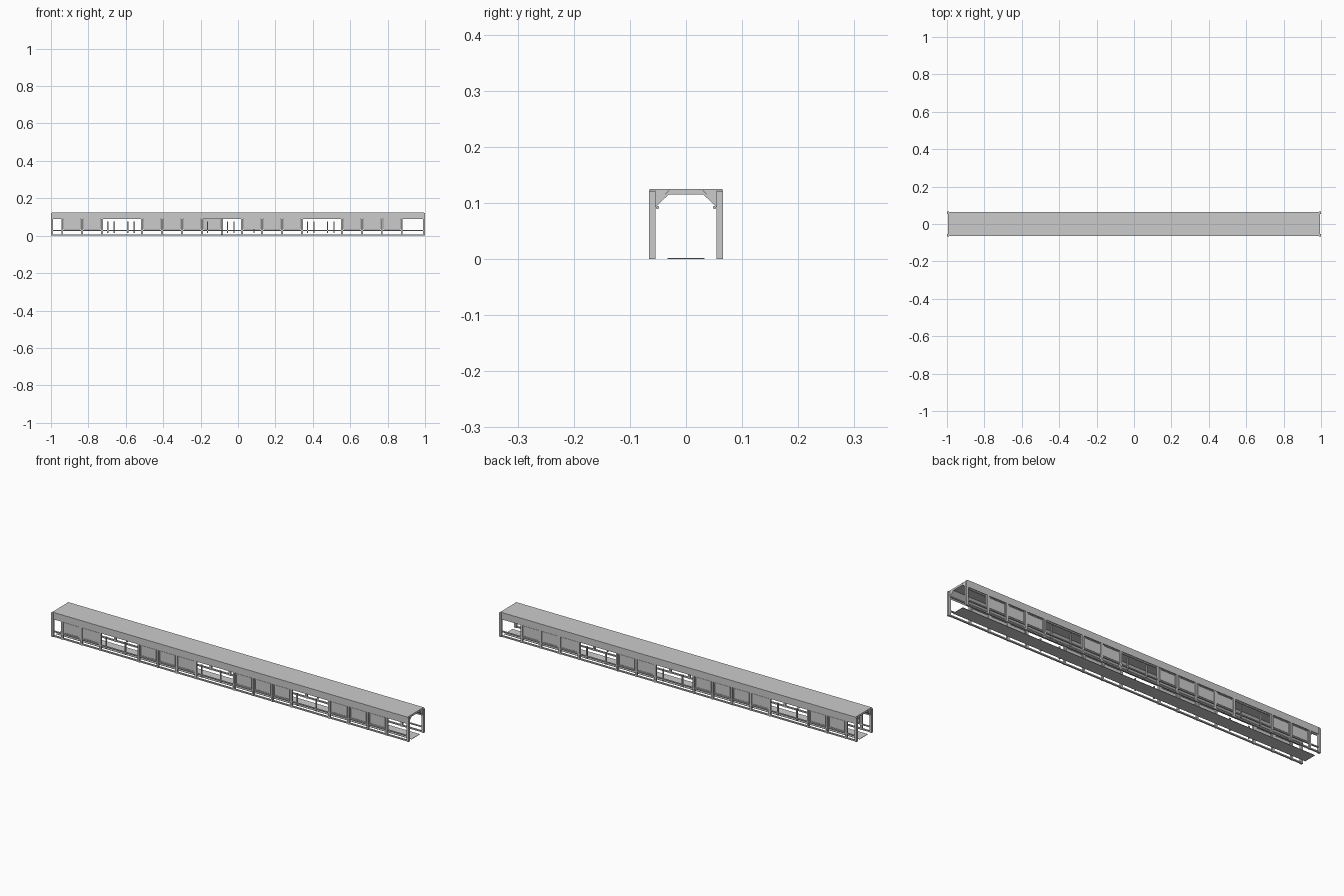
import bpy
import bmesh

old = bpy.data.objects.get("Cube")
if old:
    bpy.data.objects.remove(old, do_unlink=True)

# Single plain grey for the whole model
grey = bpy.data.materials.new("plain grey")
grey.use_nodes = True
colour = (0.6, 0.6, 0.6, 1)
grey.diffuse_color = colour
grey.node_tree.nodes["Principled BSDF"].inputs["Base Color"].default_value = colour

PITCH = 0.1068
FIRST = -0.94
WALL = 0.06
END = 0.994


def finish(name, bm):
    bmesh.ops.recalc_face_normals(bm, faces=bm.faces)
    mesh = bpy.data.meshes.new(name)
    bm.to_mesh(mesh)
    bm.free()
    mesh.materials.append(grey)
    obj = bpy.data.objects.new(name, mesh)
    bpy.context.collection.objects.link(obj)
    return obj


def boxes(name, spans):
    """One object from boxes given as (x0, x1, y0, y1, z0, z1)."""
    bm = bmesh.new()
    for x0, x1, y0, y1, z0, z1 in spans:
        verts = bmesh.ops.create_cube(bm, size=1)["verts"]
        bmesh.ops.scale(bm, verts=verts, vec=(x1 - x0, y1 - y0, z1 - z0))
        bmesh.ops.translate(bm, verts=verts,
                            vec=((x0 + x1) / 2, (y0 + y1) / 2, (z0 + z1) / 2))
    return finish(name, bm)


def extrude_profile(name, points, x0, x1):
    """Extrude a (y, z) outline along the length."""
    bm = bmesh.new()
    face = bm.faces.new([bm.verts.new((x0, y, z)) for y, z in points])
    new = bmesh.ops.extrude_face_region(bm, geom=[face])["geom"]
    verts = [v for v in new if isinstance(v, bmesh.types.BMVert)]
    bmesh.ops.translate(bm, verts=verts, vec=(x1 - x0, 0, 0))
    return finish(name, bm)


def grid_x(i):
    return FIRST + PITCH * i


def build_side(label, s, door_starts, pole_shifts):
    def span(x0, x1, z0, z1, half, y=WALL):
        return (x0, x1, s * y - half, s * y + half, z0, z1)

    # Each doorway fills two bays
    doors = {d + k for d in door_starts for k in (0, 1)}
    bays = [i for i in range(17) if i not in doors]
    posts = [i for i in range(18) if i - 1 not in door_starts]
    boxes(label + "_posts", [
        span(grid_x(i) - 0.005, grid_x(i) + 0.005, 0, 0.118, 0.005) for i in posts])
    boxes(label + "_end_posts", [
        span(min(e * 0.988, e), max(e * 0.988, e), 0, 0.121, 0.0055) for e in (-1, 1)])

    # Window panes with slim borders
    panes, frames = [], []
    for i in bays:
        x0, x1 = grid_x(i) + 0.008, grid_x(i + 1) - 0.008
        panes.append(span(x0, x1, 0.034, 0.086, 0.001))
        for a, b in ((x0, x0 + 0.004), (x1 - 0.004, x1)):
            frames.append(span(a, b, 0.032, 0.088, 0.003))
        for z in (0.032, 0.084):
            frames.append(span(x0 + 0.004, x1 - 0.004, z, z + 0.004, 0.003))
    boxes(label + "_window_panes", panes)
    boxes(label + "_window_frames", frames)

    # Lengthwise rails and the skirt under the roof
    boxes(label + "_lower_rails", [
        span(-END, END, 0.001, 0.007, 0.004), span(-END, END, 0.025, 0.030, 0.0035)])
    boxes(label + "_roof_skirt", [span(-END, END, 0.09, 0.124, 0.001, 0.0642)])

    # Upright grab poles in the doorways
    poles = []
    for d in door_starts:
        for shift in pole_shifts:
            x = grid_x(d + 1) + shift
            poles.append(span(x - 0.003, x + 0.003, 0.015, 0.077, 0.003, 0.058))
    boxes(label + "_grab_poles", poles)

    # Round rail beneath the ceiling edge
    bpy.ops.mesh.primitive_cylinder_add(
        vertices=8, radius=0.003, depth=2 * END,
        location=(0, s * 0.051, 0.092), rotation=(0, 1.5708, 0))
    rail = bpy.context.object
    rail.name = label + "_ceiling_rail"
    rail.data.materials.append(grey)
    bpy.ops.object.shade_smooth_by_angle()


build_side("front", -1, (2, 7, 12), (-0.077, 0.03))
build_side("back", 1, (2, 8, 12), (-0.042, 0.065))

# Roof and the ceiling channel below it
boxes("roof", [(-END, END, -0.065, 0.065, 0.122, 0.125)])
half = [(0.054, 0.093), (0.031, 0.115)]
upper = [(0.030, 0.122), (0.056, 0.098)]
outline = half + [(-y, z) for y, z in reversed(half)]
outline += [(-y, z) for y, z in reversed(upper)] + upper
extrude_profile("ceiling", outline, -END, END)

# Corner gussets closing the roof ends
for s, label in ((-1, "front"), (1, "back")):
    for e, end in ((-1, "right"), (1, "left")):
        extrude_profile(f"{label}_{end}_gusset",
                        [(s * 0.055, 0.098), (s * 0.031, 0.122), (s * 0.055, 0.122)],
                        e * END, e * (END - 0.004))

# Narrow aisle floor
boxes("aisle_floor", [(-END, END, -0.033, 0.033, 0, 0.002)])
